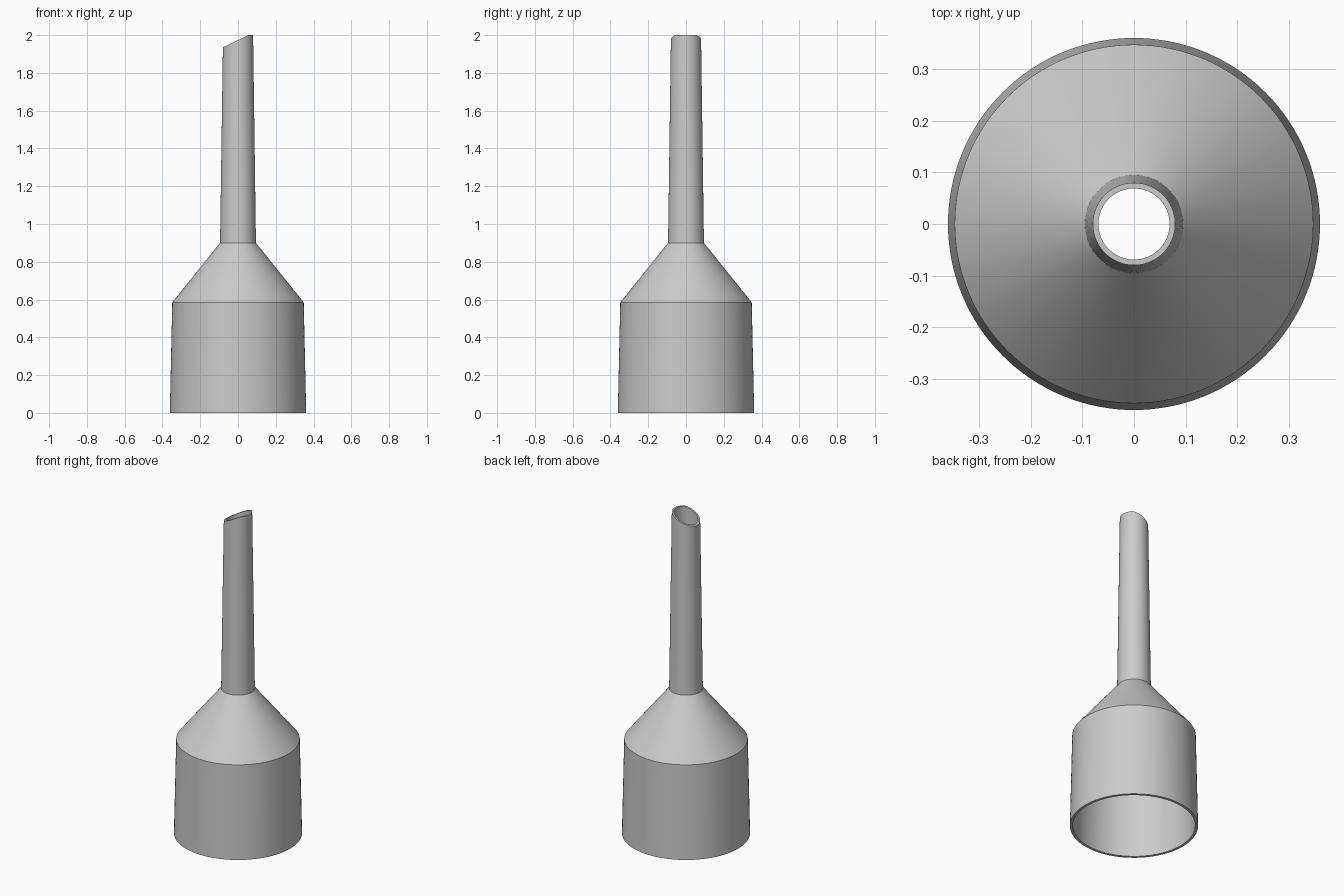
import bpy, bmesh, math
from mathutils import Vector

if "Cube" in bpy.data.objects:
    bpy.data.objects.remove(bpy.data.objects["Cube"], do_unlink=True)

SEGMENTS = 128
TOP = 2.0

# Wall cross-section (radius, height): up the outside, down the inside
profile = [
    (0.361, 0), (0.348, 0.585), (0.095, 0.9), (0.08, TOP),
    (0.069, TOP), (0.083, 0.89), (0.335, 0.575), (0.345, 0),
]

# Revolve the closed section around the z axis
bm = bmesh.new()
verts = [bm.verts.new((r, 0, z)) for r, z in profile]
edges = [bm.edges.new((v, verts[i - 1])) for i, v in enumerate(verts)]
bmesh.ops.spin(bm, geom=verts + edges, cent=(0, 0, 0), axis=(0, 0, 1),
               angle=math.tau, steps=SEGMENTS)
bmesh.ops.remove_doubles(bm, verts=bm.verts, dist=0.0001)

# Slant the spout tip, leaving a small flat at the high side
for v in bm.verts:
    if v.co.z > TOP - 0.01:
        v.co.z = min(TOP, 1.935 + 0.48 * (v.co.x + 0.08))
bmesh.ops.recalc_face_normals(bm, faces=bm.faces)

mesh = bpy.data.meshes.new("funnel")
bm.to_mesh(mesh)
bm.free()
funnel = bpy.data.objects.new("funnel", mesh)
bpy.context.collection.objects.link(funnel)

# Plain grey material
color = (0.6, 0.6, 0.6, 1)
grey = bpy.data.materials.new("light grey")
grey.use_nodes = True
grey.diffuse_color = color
grey.node_tree.nodes["Principled BSDF"].inputs["Base Color"].default_value = color
mesh.materials.append(grey)

# Smooth round walls with crisp rims and shoulders
bpy.ops.object.select_all(action="DESELECT")
funnel.select_set(True)
bpy.context.view_layer.objects.active = funnel
bpy.ops.object.shade_smooth_by_angle(angle=math.radians(25))
